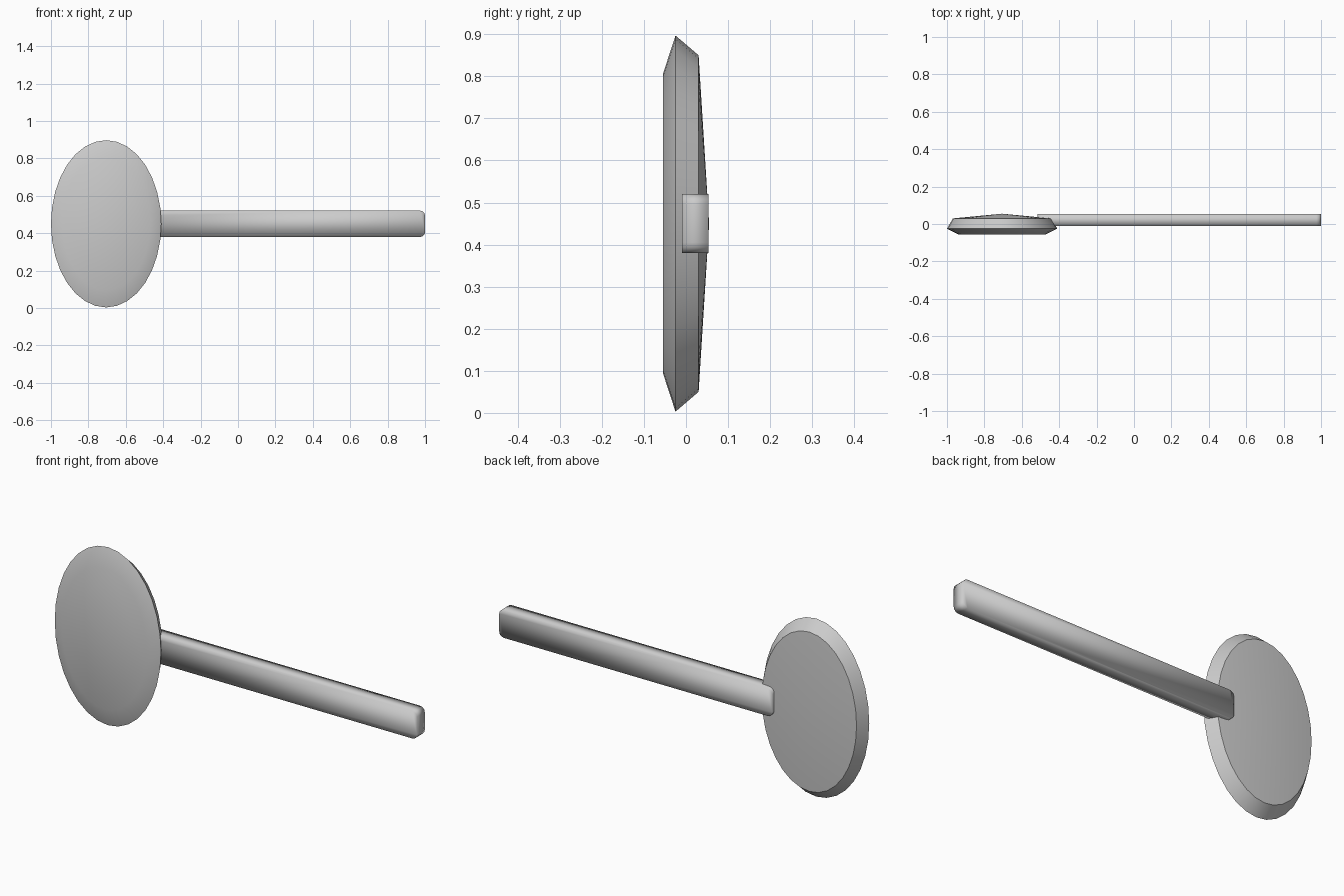
import bpy, bmesh
from math import cos, sin, pi, radians

if "Cube" in bpy.data.objects:
    bpy.data.objects.remove(bpy.data.objects["Cube"])


def make_object(name, bm):
    bmesh.ops.recalc_face_normals(bm, faces=bm.faces)
    mesh = bpy.data.meshes.new(name)
    bm.to_mesh(mesh)
    bm.free()
    obj = bpy.data.objects.new(name, mesh)
    bpy.context.collection.objects.link(obj)
    bpy.ops.object.select_all(action='DESELECT')
    obj.select_set(True)
    bpy.context.view_layer.objects.active = obj
    return obj


# Oval head: elliptical rings along y, flat front and shallow conical back
SIDES = 32
CX, CZ = -0.705, 0.45
bm = bmesh.new()
rings = []
for y, rx, rz in [(-0.055, 0.235, 0.355), (-0.025, 0.295, 0.447), (0.03, 0.263, 0.40)]:
    rings.append([bm.verts.new((CX + rx * cos(2 * pi * i / SIDES), y,
                                CZ + rz * sin(2 * pi * i / SIDES))) for i in range(SIDES)])
apex = bm.verts.new((CX, 0.055, CZ))
bm.faces.new(rings[0])
for i in range(SIDES):
    j = (i + 1) % SIDES
    for a, b in zip(rings, rings[1:]):
        bm.faces.new((a[i], a[j], b[j], b[i]))
    bm.faces.new((rings[-1][i], rings[-1][j], apex))
make_object("oval_head", bm)
bpy.ops.object.shade_smooth_by_angle(angle=radians(35))

# Handle: flat bar with rounded end corners, overlapping the back of the head
X0, X1, Y0, Y1, Z0, Z1 = -0.515, 1.0, -0.01, 0.053, 0.38, 0.52
bm = bmesh.new()
bmesh.ops.create_cube(bm, size=1)
for v in bm.verts:
    v.co = ((X0 + X1) / 2 + v.co.x * (X1 - X0),
            (Y0 + Y1) / 2 + v.co.y * (Y1 - Y0),
            (Z0 + Z1) / 2 + v.co.z * (Z1 - Z0))
corners = [e for e in bm.edges if abs(e.verts[0].co.y - e.verts[1].co.y) > 0.01]
bmesh.ops.bevel(bm, geom=corners, offset=0.025, segments=3, profile=0.5, affect='EDGES')
make_object("handle", bm)
bpy.ops.object.shade_smooth()
